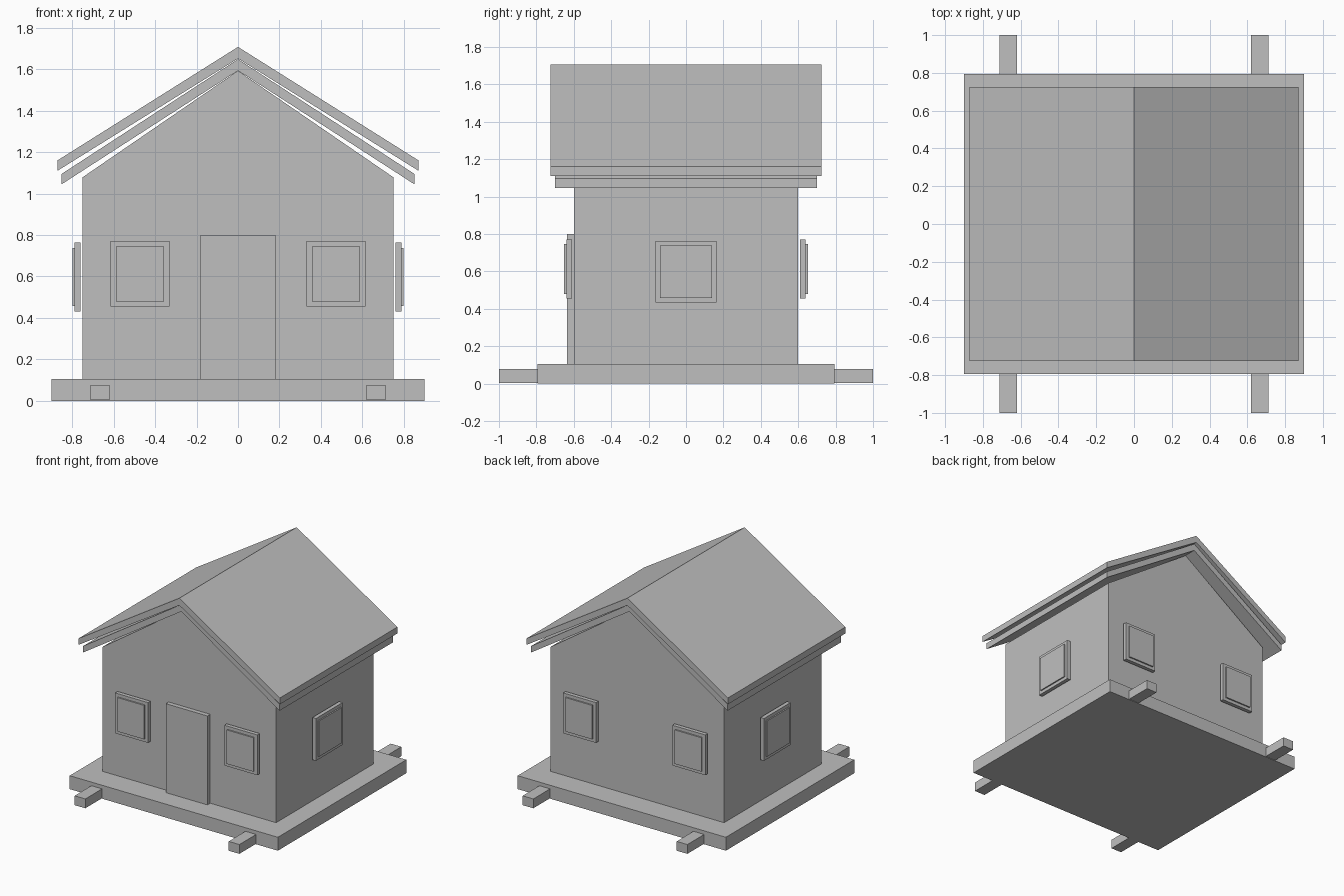
import bpy
import bmesh

cube = bpy.data.objects.get("Cube")
if cube:
    bpy.data.objects.remove(cube, do_unlink=True)

# One plain grey for the whole house
grey = bpy.data.materials.new("plain grey")
grey.use_nodes = True
grey.diffuse_color = (0.52, 0.52, 0.52, 1)
grey.node_tree.nodes["Principled BSDF"].inputs["Base Color"].default_value = (0.52, 0.52, 0.52, 1)


def extrude_profile(name, profile, half_depth):
    """Prism from an x-z outline, centred on y = 0."""
    bm = bmesh.new()
    face = bm.faces.new([bm.verts.new((x, -half_depth, z)) for x, z in profile])
    result = bmesh.ops.extrude_face_region(bm, geom=[face])
    moved = [v for v in result["geom"] if isinstance(v, bmesh.types.BMVert)]
    bmesh.ops.translate(bm, verts=moved, vec=(0, 2 * half_depth, 0))
    bmesh.ops.recalc_face_normals(bm, faces=bm.faces)
    mesh = bpy.data.meshes.new(name)
    bm.to_mesh(mesh)
    bm.free()
    mesh.materials.append(grey)
    obj = bpy.data.objects.new(name, mesh)
    bpy.context.collection.objects.link(obj)
    return obj


def box(name, x, y, z):
    """Box from its (low, high) range on each axis."""
    x, y, z = sorted(x), sorted(y), sorted(z)
    outline = [(x[0], z[0]), (x[1], z[0]), (x[1], z[1]), (x[0], z[1])]
    obj = extrude_profile(name, outline, (y[1] - y[0]) / 2)
    obj.location.y = (y[0] + y[1]) / 2
    return obj


def roof_layer(name, half_width, eave, ridge, thickness, half_depth):
    """Bent slab: eave and ridge are heights of its top surface."""
    low_eave, low_ridge = eave - 0.05, ridge - thickness
    extrude_profile(name, [(-half_width, eave), (-half_width, low_eave), (0, low_ridge),
                           (half_width, low_eave), (half_width, eave), (0, ridge)], half_depth)


# Base slab with the ends of two skids poking out front and back
box("base", (-0.9, 0.9), (-0.793, 0.793), (0, 0.105))
for side, label in ((-1, "right"), (1, "left")):
    box(label + "_skid", (side * 0.62, side * 0.712), (-1, 1), (0.004, 0.077))

# Gabled walls
extrude_profile("walls", [(-0.75, 0.105), (0.75, 0.105), (0.75, 1.078),
                          (0, 1.592), (-0.75, 1.078)], 0.6)

# Two roof layers
roof_layer("roof_underlayer", 0.85, 1.095, 1.648, 0.055, 0.7)
roof_layer("roof_top", 0.87, 1.16, 1.707, 0.056, 0.725)

# Door
box("door", (-0.18, 0.18), (-0.635, -0.6), (0.105, 0.8))

# Front and back windows: frame with a raised pane
for end, end_label in ((-1, "front"), (1, "back")):
    for side, label in ((-1, "right"), (1, "left")):
        name = f"{end_label}_{label}_window"
        box(name + "_frame", (side * 0.33, side * 0.615), (end * 0.61, end * 0.64), (0.455, 0.77))
        box(name + "_pane", (side * 0.358, side * 0.588), (end * 0.64, end * 0.651), (0.48, 0.745))

# Side windows
for side, label in ((-1, "right"), (1, "left")):
    name = f"{label}_side_window"
    box(name + "_frame", (side * 0.759, side * 0.789), (-0.164, 0.164), (0.432, 0.763))
    box(name + "_pane", (side * 0.789, side * 0.799), (-0.138, 0.138), (0.458, 0.737))
